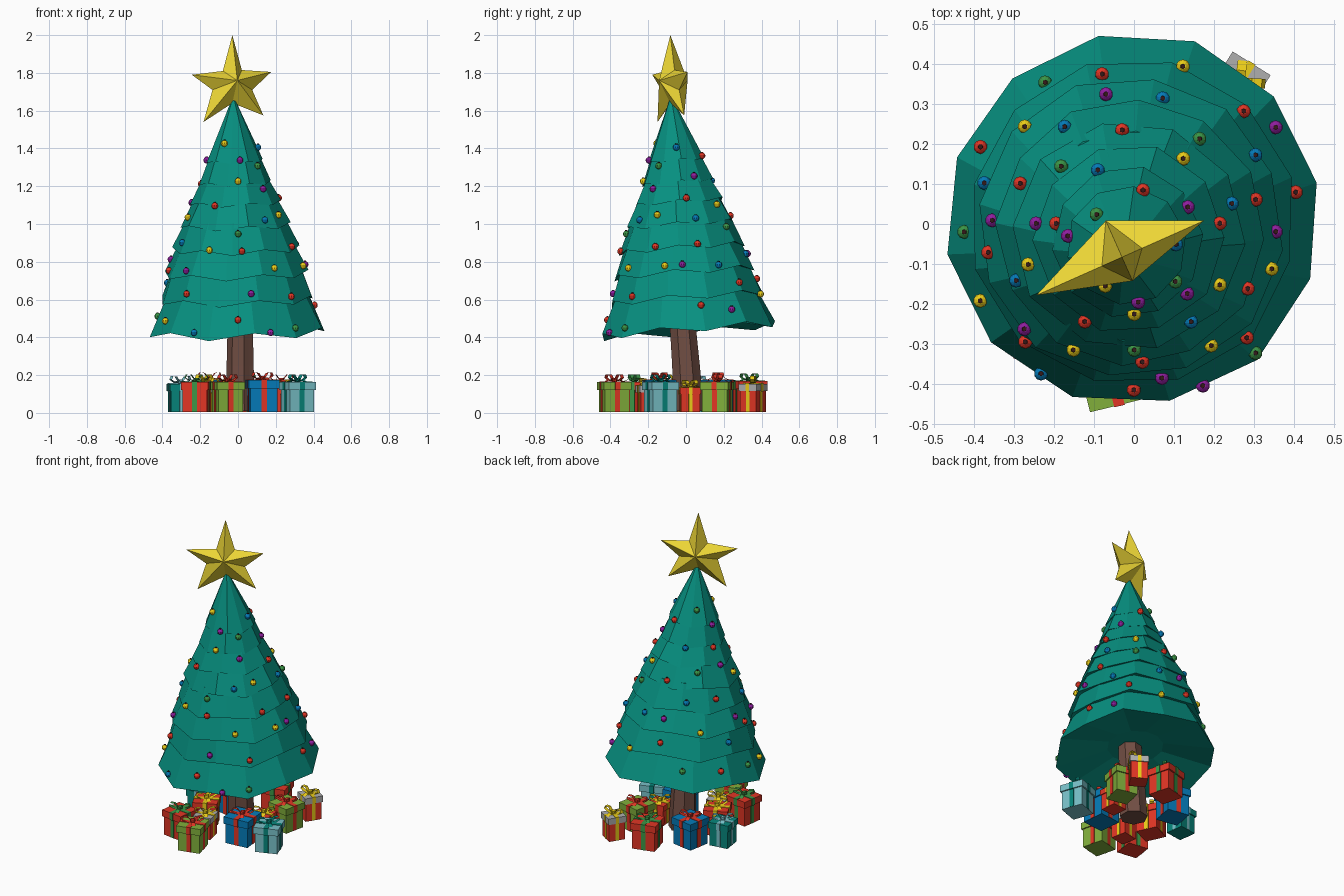
import bpy, bmesh, math, random
from mathutils import Vector, Matrix
from mathutils.bvhtree import BVHTree

random.seed(4)
if "Cube" in bpy.data.objects:
    bpy.data.objects.remove(bpy.data.objects["Cube"])


def material(name, rgb):
    m = bpy.data.materials.new(name)
    colour = [(c / 100) ** 2.2 for c in rgb] + [1]
    m.diffuse_color = colour
    m.use_nodes = True
    m.node_tree.nodes["Principled BSDF"].inputs["Base Color"].default_value = colour
    return m


MATS = {name: material(name, rgb) for name, rgb in {
    "needles": (6, 56, 50), "bark": (44, 31, 27), "gold": (92, 83, 22),
    "red": (88, 22, 16), "green": (50, 68, 24), "blue": (5, 48, 72),
    "aqua": (47, 75, 78), "teal": (6, 52, 48), "grey": (68, 68, 68),
    "yellow": (92, 80, 12), "purple": (56, 14, 62), "leaf": (24, 58, 28),
    "cap": (22, 12, 12)}.items()}


def finish(bm, name, mats, recalc=True):
    if recalc:
        bmesh.ops.recalc_face_normals(bm, faces=bm.faces)
    mesh = bpy.data.meshes.new(name)
    bm.to_mesh(mesh)
    bm.free()
    for m in mats:
        mesh.materials.append(MATS[m])
    ob = bpy.data.objects.new(name, mesh)
    bpy.context.collection.objects.link(ob)
    return ob


def bridge(bm, a, b):
    for i in range(len(a)):
        j = (i + 1) % len(a)
        bm.faces.new((a[i], a[j], b[j], b[i]))


# Leaning axis shared by the tiers
BASE, APEX = Vector((0, 0.015, 0.43)), Vector((-0.025, -0.08, 1.68))
LEAN = (APEX - BASE) / (APEX.z - BASE.z)


def axis(z):
    return BASE + LEAN * (z - BASE.z)


def ring(bm, z, r, n, turn, jag):
    verts = []
    for i in range(n):
        a = turn + math.tau * i / n
        rr = r * (1 + 0.4 * jag * random.uniform(-1, 1))
        off = Vector((rr * math.cos(a), rr * math.sin(a), 0))
        off.z = -LEAN.x * off.x - LEAN.y * off.y
        off.z += jag * r * (1 if i % 2 else -1)
        verts.append(bm.verts.new(axis(z) + off))
    return verts


# Foliage: overlapping ragged skirts
tiers = [(0.435, 0.47), (0.605, 0.41), (0.74, 0.38), (0.87, 0.335),
         (0.995, 0.29), (1.115, 0.238), (1.22, 0.19), (1.335, 0.15)]
tree_points, tree_faces = [], []
for k, (z, r) in enumerate(tiers):
    n = 12 if k < 4 else 10
    turn = math.radians(11) + k * 0.09
    bm = bmesh.new()
    low = ring(bm, z, r, n, turn, 0.038)
    if k + 1 < len(tiers):
        z2, r2 = tiers[k + 1]
        high = ring(bm, z2 + 0.03, r2 * 0.95 - 0.012, n, turn, 0)
        bridge(bm, low, high)
        bm.faces.new(high)
    else:
        tip = bm.verts.new(APEX)
        for i in range(n):
            bm.faces.new((low[i], low[(i + 1) % n], tip))
    # Hollowed underside
    inner = ring(bm, z + 0.06, r * 0.35, n, turn, 0)
    bridge(bm, inner, low)
    bm.faces.new(inner)
    bm.verts.index_update()
    start = len(tree_points)
    tree_points += [v.co.copy() for v in bm.verts]
    tree_faces += [[start + v.index for v in f.verts] for f in bm.faces]
    finish(bm, f"foliage_tier_{k + 1}", ["needles"])
tree = BVHTree.FromPolygons(tree_points, tree_faces)

# Trunk with grooved bark
bm = bmesh.new()
rings = []
for z, r, y in ((0.01, 0.08, 0.015), (0.25, 0.073, 0.0), (0.56, 0.066, -0.025)):
    loop = []
    for i in range(14):
        a = math.tau * i / 14
        rr = r * (1.03 if i % 2 else 0.92)
        loop.append(bm.verts.new((0.015 + rr * math.cos(a), y + rr * math.sin(a), z)))
    rings.append(loop)
bridge(bm, rings[0], rings[1])
bridge(bm, rings[1], rings[2])
bm.faces.new(rings[0])
bm.faces.new(rings[2])
finish(bm, "trunk", ["bark"])

# Five-pointed star, outline in its own plane, fuller at the back
outline = [(0, 0.26), (0.055, 0.075), (0.225, 0.065), (0.115, -0.03), (0.18, -0.165),
           (0, -0.1), (-0.167, -0.2), (-0.115, -0.03), (-0.235, 0.05), (-0.055, 0.07)]
bm = bmesh.new()
rim = [bm.verts.new((u, 0, w)) for u, w in outline]
for depth in (-0.065, 0.1):
    mid = bm.verts.new((0, depth, 0.02))
    for i in range(10):
        bm.faces.new((rim[i], rim[(i + 1) % 10], mid))
star = finish(bm, "star", ["gold"])
star.location = (-0.03, -0.083, 1.74)
star.rotation_euler.z = math.radians(24)

# Baubles: plan positions in hundredths, dropped onto the foliage
baubles = {
    "red": "-8 37 27 28 40 8 28 -28 0 -41 -27 -29 -38 19 -3 23 30 6 21 0 28 -16 2 -34 "
           "-12 -24 -36 -7 -28 10 -19 0 2 8",
    "yellow": "12 39 34 -11 -15 -31 -38 -19 -27 24 21 -15 19 -30 0 -22 -26 -10 12 16 -7 -15",
    "purple": "35 24 35 -2 17 -40 7 -38 -27 -26 -7 32 1 -19 13 -17 -35 1 -24 0 -16 -3 13 4",
    "blue": "-23 -37 -37 10 7 31 -17 24 30 17 24 5 14 -24 -29 -14 -9 13 10 -5",
    "leaf": "-22 35 30 -32 -42 -2 16 21 0 -31 10 -14 -18 14 -9 2"}
for colour, plan in baubles.items():
    values = [int(v) / 100 for v in plan.split()]
    bm = bmesh.new()
    for x, y in zip(values[::2], values[1::2]):
        hit = None
        while hit is None:
            hit, normal, _, _ = tree.ray_cast(Vector((x, y, 3)), Vector((0, 0, -1)))
            x, y = x * 0.97, y * 0.97
        if normal.z < 0:
            normal = -normal
        place = Matrix.Translation(hit + normal * 0.006)
        bmesh.ops.create_uvsphere(bm, u_segments=10, v_segments=7, radius=0.018, matrix=place)
        count = len(bm.faces)
        bmesh.ops.create_cone(bm, cap_ends=True, segments=6, radius1=0.007, radius2=0.006,
                              depth=0.006, matrix=place @ Matrix.Translation((0, 0, 0.017)))
        bm.faces.ensure_lookup_table()
        for f in bm.faces[count:]:
            f.material_index = 1
    finish(bm, f"{colour}_baubles", [colour, "cap"])


# Gifts: box, lid, crossed ribbon and bow
def block(bm, size, z, mat):
    m = Matrix.Translation((0, 0, z + size[2] / 2)) @ Matrix.Diagonal((*size, 1))
    for v in bmesh.ops.create_cube(bm, size=1, matrix=m)["verts"]:
        for f in v.link_faces:
            f.material_index = mat


def bow_loop(bm, angle, z, points):
    turn = Matrix.Rotation(angle, 3, "Z")
    sides = [[bm.verts.new(turn @ Vector((u, w, z + h))) for u, h in points]
             for w in (-0.012, 0.012)]
    for i in range(len(points) - 1):
        f = bm.faces.new((sides[0][i], sides[0][i + 1], sides[1][i + 1], sides[1][i]))
        f.material_index = 2


LOOP = [(0, 0), (0.03, 0.038), (0.055, 0.04), (0.064, 0.022), (0.04, 0.008), (0, 0.002)]
TAIL = [(0, 0.004), (0.03, 0.014), (0.055, 0.003)]


def gift(name, x, y, width, height, turn, box, lid, ribbon):
    bm = bmesh.new()
    body, band = height * 0.74, width * 0.2
    block(bm, (width, width, body), 0, 0)
    block(bm, (width * 1.12, width * 1.12, height - body), body, 1)
    for a, b in ((1, 0), (0, 1)):
        for scale, z, h in ((1.04, 0.001, body), (1.16, body - 0.002, height - body + 0.005)):
            long = width * scale
            block(bm, (long if a else band, long if b else band, h), z, 2)
    for i in range(2):
        bow_loop(bm, 0.5 + math.pi * i, height, LOOP)
        bow_loop(bm, 2.0 + math.pi * i, height, TAIL)
    block(bm, (0.022, 0.022, 0.022), height, 2)
    ob = finish(bm, name, [box, lid, ribbon], recalc=False)
    ob.location = (x, y, 0.004)
    ob.rotation_euler.z = math.radians(turn)


gifts = [
    (-0.055, -0.38, 0.135, 0.16, 14, "green", "green", "red"),
    (-0.22, -0.275, 0.13, 0.16, -8, "red", "red", "leaf"),
    (0.13, -0.14, 0.145, 0.17, 6, "blue", "blue", "red"),
    (0.315, -0.135, 0.135, 0.16, 20, "aqua", "aqua", "teal"),
    (0.17, 0.02, 0.1, 0.13, 5, "red", "red", "yellow"),
    (0.23, 0.165, 0.135, 0.16, -12, "green", "green", "red"),
    (0.265, 0.355, 0.1, 0.15, -32, "red", "grey", "yellow"),
    (0.04, 0.335, 0.14, 0.165, 15, "red", "red", "leaf"),
    (-0.15, 0.17, 0.14, 0.17, -10, "blue", "blue", "red"),
    (-0.305, 0.06, 0.115, 0.15, 8, "teal", "teal", "aqua"),
    (-0.18, -0.06, 0.13, 0.16, 25, "red", "red", "yellow"),
    (-0.09, -0.2, 0.1, 0.14, 12, "red", "grey", "yellow")]
for i, spec in enumerate(gifts):
    gift(f"gift_{i + 1}", *spec)
